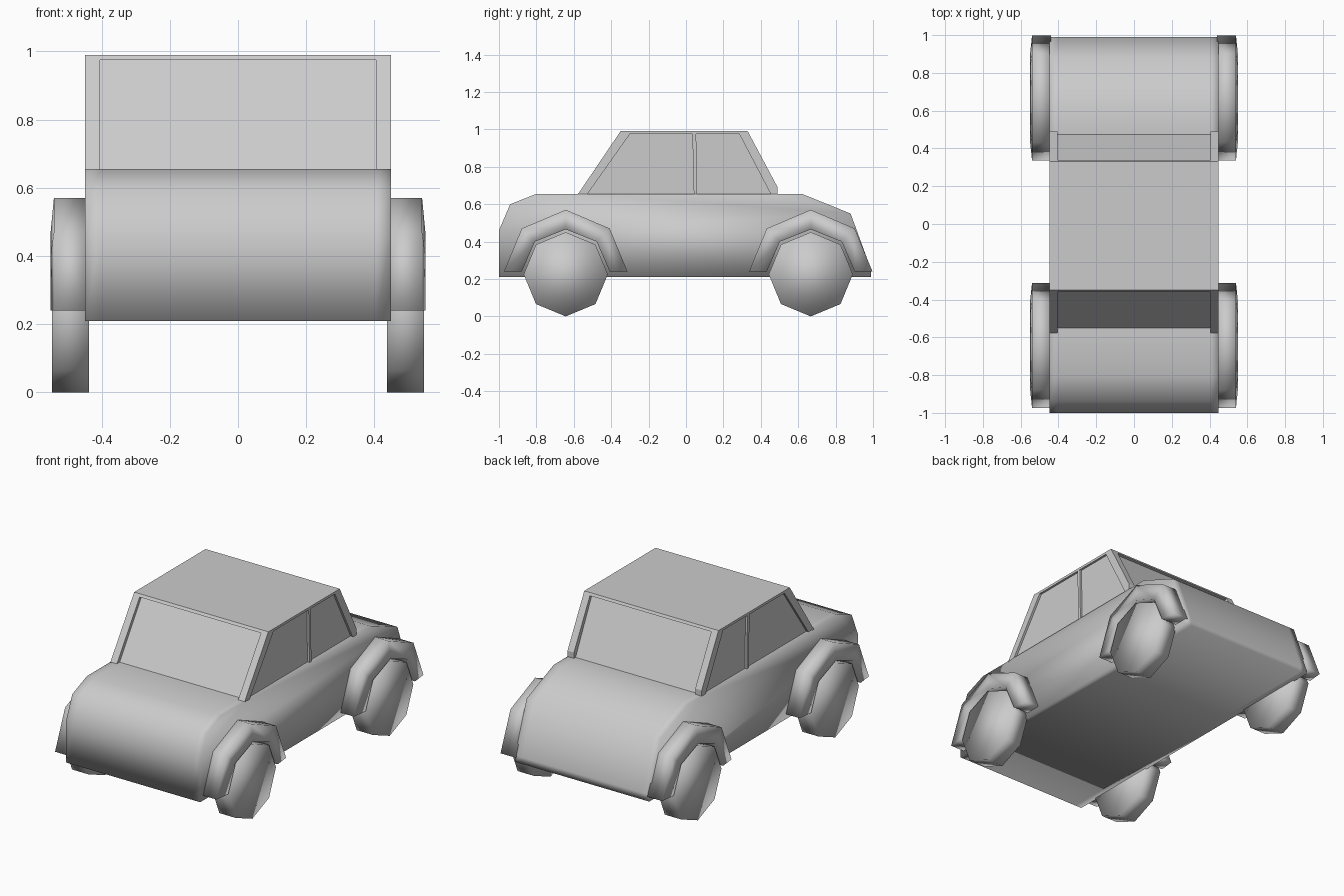
import bpy, bmesh, math

if "Cube" in bpy.data.objects:
    bpy.data.objects.remove(bpy.data.objects["Cube"])


def loft(name, sections, closed_caps=True, smooth=True):
    """Skin a row of closed sections (lists of xyz points) and cap both ends."""
    bm = bmesh.new()
    rings = [[bm.verts.new(p) for p in s] for s in sections]
    n = len(rings[0])
    for a, b in zip(rings, rings[1:]):
        for i in range(n):
            j = (i + 1) % n
            bm.faces.new((a[i], a[j], b[j], b[i]))
    if closed_caps:
        bm.faces.new(rings[0])
        bm.faces.new(rings[-1])
    bmesh.ops.recalc_face_normals(bm, faces=bm.faces)
    me = bpy.data.meshes.new(name)
    bm.to_mesh(me)
    bm.free()
    for f in me.polygons:
        f.use_smooth = smooth
    ob = bpy.data.objects.new(name, me)
    bpy.context.collection.objects.link(ob)
    return ob


def prism(name, profile, xs, smooth=False):
    """Extrude a side profile (y, z) across the given x stations."""
    return loft(name, [[(x, y, z) for y, z in profile] for x in xs], smooth=smooth)


# lower body: bonnet, doors and boot
body = [(-1, 0.21), (-1, 0.46), (-0.94, 0.60), (-0.80, 0.655), (-0.58, 0.655),
        (0.49, 0.655), (0.62, 0.655), (0.88, 0.55), (0.99, 0.25), (0.99, 0.21)]
prism("body", body, (-0.448, -0.405, 0.405, 0.448), smooth=True)

# recessed glass block and roof panel
glass = [(-0.56, 0.64), (-0.335, 0.98), (0.315, 0.98), (0.482, 0.64)]
prism("window_glass", glass, (-0.435, 0.435))
roof = [(-0.35, 0.99), (-0.36, 0.975), (0.338, 0.975), (0.33, 0.99)]
prism("roof", roof, (-0.448, 0.448))

# pillars on both sides
pillars = {
    "front_pillar": ([(-0.58, 0.65), (-0.35, 0.99), (-0.30, 0.975), (-0.53, 0.65)], 0.405),
    "middle_pillar": ([(0.042, 0.65), (0.034, 0.98), (0.054, 0.98), (0.060, 0.65)], 0.42),
    "rear_pillar": ([(0.455, 0.65), (0.285, 0.975), (0.33, 0.99), (0.49, 0.69), (0.49, 0.65)], 0.405),
}
for side, s in (("right", 1), ("left", -1)):
    for name, (profile, x_in) in pillars.items():
        prism(f"{side}_{name}", profile, (s * x_in, s * 0.448))

# eight-sided wheels with faceted mudguards
arch_out = [(-0.33, 0.24), (-0.235, 0.47), (0, 0.57), (0.235, 0.47), (0.33, 0.24)]
arch_in = [(-0.235, 0.24), (-0.165, 0.40), (0, 0.465), (0.165, 0.40), (0.235, 0.24)]
wheel = [(0.225 * math.sin(i * math.pi / 4), 0.225 - 0.225 * math.cos(i * math.pi / 4))
         for i in range(8)]
for end, yc in (("front", -0.643), ("rear", 0.667)):
    for side, s in (("right", 1), ("left", -1)):
        prism(f"{end}_{side}_wheel", [(yc + y, z) for y, z in wheel],
              (s * 0.437, s * 0.546), smooth=True)
        stations = [[(s * 0.44, yc + yo, zo), (s * 0.54, yc + yo, zo),
                     (s * 0.55, yc + yi, zi), (s * 0.44, yc + yi, zi)]
                    for (yo, zo), (yi, zi) in zip(arch_out, arch_in)]
        loft(f"{end}_{side}_mudguard", stations)
